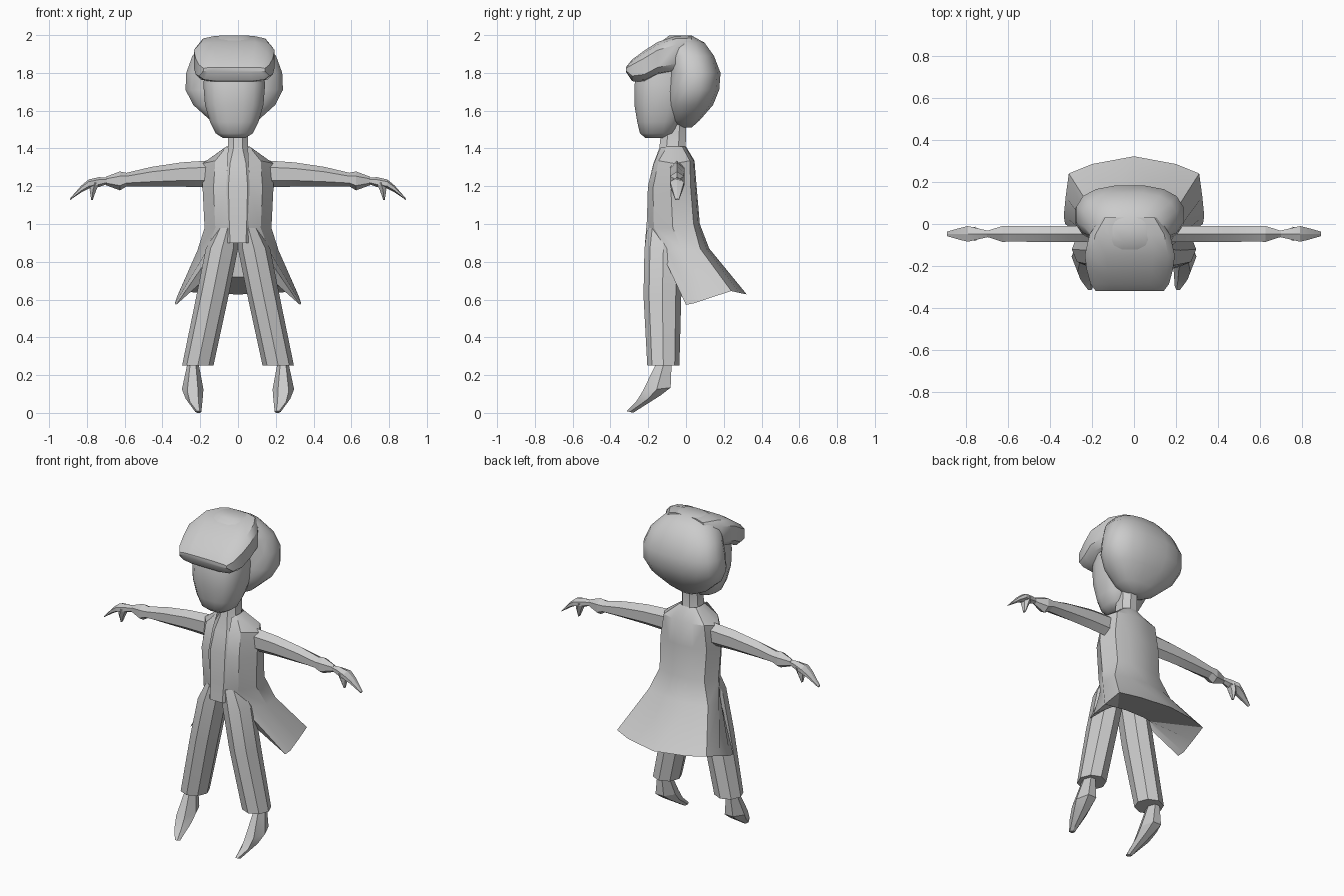
import bpy, bmesh, math
from mathutils import Vector


def ring(c, u, v, n=8, p=1.0, phase=0.5):
    """Superellipse of n points round c, spanned by u and v; smaller p is squarer."""
    c, u, v = Vector(c), Vector(u), Vector(v)
    pts = []
    for i in range(n):
        a = 2 * math.pi * (i + phase) / n
        co, si = math.cos(a), math.sin(a)
        pts.append(c + u * math.copysign(abs(co) ** p, co) + v * math.copysign(abs(si) ** p, si))
    return pts


def loft(name, rings, closed=True, mirror=False, angle=30, extra=()):
    """Skin a list of rings; extra holds faces given as (ring, index) pairs."""
    bm = bmesh.new()
    vs = [[bm.verts.new(p) for p in r] for r in rings]
    n = len(vs[0])
    for a, b in zip(vs, vs[1:]):
        for i in range(n if closed else n - 1):
            j = (i + 1) % n
            bm.faces.new((a[i], a[j], b[j], b[i]))
    if closed:
        bm.faces.new(vs[0])
        bm.faces.new(vs[-1])
    for f in extra:
        bm.faces.new([vs[r][i] for r, i in f])
    bmesh.ops.recalc_face_normals(bm, faces=bm.faces)
    mesh = bpy.data.meshes.new(name)
    bm.to_mesh(mesh)
    bm.free()
    ob = bpy.data.objects.new(name, mesh)
    bpy.context.collection.objects.link(ob)
    bpy.ops.object.select_all(action='DESELECT')
    ob.select_set(True)
    bpy.context.view_layer.objects.active = ob
    bpy.ops.object.shade_smooth_by_angle(angle=math.radians(angle))
    if mirror:
        m = ob.modifiers.new("mirror", 'MIRROR')
        m.use_clip = True
    return ob


def flat(x, y, z, hx, hy, **k):      # horizontal section
    return ring((x, y, z), (hx, 0, 0), (0, hy, 0), **k)


def across(x, y, z, hy, hz, **k):    # section across an arm
    return ring((x, y, z), (0, hy, 0), (0, 0, hz), **k)


HX = -0.02   # the head sits slightly off centre

# face: z, centre y, half width, half depth
loft("head", [flat(HX, y, z, w, d, n=16, p=0.75) for z, y, w, d in [
    (1.455, -0.16, 0.06, 0.055), (1.48, -0.15, 0.10, 0.095),
    (1.54, -0.145, 0.13, 0.115), (1.63, -0.13, 0.157, 0.145),
    (1.74, -0.12, 0.166, 0.155), (1.86, -0.11, 0.15, 0.13)]], angle=50)

# rounded back hair
loft("back_hair", [flat(HX, y, z, w, d, n=16, p=0.8) for z, y, w, d in [
    (1.51, -0.01, 0.05, 0.04), (1.55, -0.005, 0.13, 0.08),
    (1.63, 0.02, 0.22, 0.125), (1.71, 0.038, 0.262, 0.14),
    (1.80, 0.045, 0.258, 0.14), (1.89, 0.025, 0.225, 0.125),
    (1.96, -0.02, 0.16, 0.12), (1.998, -0.03, 0.08, 0.06)]], angle=40)

# swept fringe, lofted front to back: y, low z, high z, half width
loft("fringe", [ring((HX, y, (a + b) / 2), (w, 0, 0), (0, 0, (b - a) / 2), n=12, p=0.5)
                for y, a, b, w in [
    (-0.318, 1.805, 1.83, 0.165), (-0.285, 1.755, 1.872, 0.19),
    (-0.22, 1.75, 1.92, 0.208), (-0.15, 1.785, 1.965, 0.218),
    (-0.05, 1.80, 1.998, 0.195), (0.03, 1.82, 1.998, 0.14)]], angle=35)

# shirt and neck
loft("shirt_and_neck", [flat(0, y, z, w, d, n=8, p=0.9) for z, y, w, d in [
    (0.90, -0.11, 0.10, 0.115), (1.02, -0.10, 0.11, 0.115),
    (1.20, -0.09, 0.12, 0.12), (1.32, -0.075, 0.10, 0.105),
    (1.40, -0.072, 0.058, 0.075), (1.54, -0.062, 0.055, 0.068)]])

# open coat: right half from front edge to centre back, then hem and lining
coat = [
    [(.05, -.135, 1.405), (.06, -.10, 1.41), (.062, -.06, 1.41), (.055, -.02, 1.41), (.03, -.005, 1.41), (0, 0, 1.41)],
    [(.055, -.17, 1.32), (.12, -.145, 1.335), (.188, -.06, 1.32), (.14, .02, 1.335), (.07, .04, 1.335), (0, .045, 1.335)],
    [(.062, -.20, 1.19), (.13, -.175, 1.19), (.187, -.08, 1.18), (.16, .025, 1.19), (.08, .05, 1.19), (0, .057, 1.19)],
    [(.05, -.20, .98), (.12, -.17, .98), (.177, -.07, .98), (.155, .04, 1.0), (.08, .065, 1.0), (0, .073, 1.0)],
    [(.13, -.135, .86), (.165, -.10, .86), (.215, -.02, .86), (.205, .075, .87), (.12, .108, .87), (0, .123, .87)],
    [(.328, 0, .572), (.334, .04, .58), (.325, .13, .61), (.31, .24, .645), (.20, .285, .635), (0, .322, .627)],
    [(.16, -.06, .72), (.16, -.03, .72), (.15, -.01, .72), (.12, 0, .72), (.06, .01, .72), (0, .01, .72)],
    [(.04, -.15, .97), (.06, -.1, .97), (.06, -.05, .97), (.05, -.02, .97), (.03, 0, .97), (0, 0, .97)]]
loft("coat", coat, closed=False, mirror=True,
     extra=[[(3, 0), (4, 0), (6, 0), (7, 0)], [(4, 0), (5, 0), (6, 0)]])

# sleeves with flared cuffs: x, z, half depth, half height
AY = -0.047
loft("sleeve", [across(x, AY, z, d, h, n=6, phase=0.5) for x, z, d, h in [
    (0.14, 1.265, 0.044, 0.072), (0.30, 1.262, 0.044, 0.064),
    (0.46, 1.25, 0.044, 0.052), (0.59, 1.235, 0.042, 0.036),
    (0.625, 1.228, 0.044, 0.05), (0.70, 1.228, 0.016, 0.022)]], mirror=True, angle=20)

# hand blade and the finger that drops from it
loft("hand", [across(x, AY, z, d, h, n=6) for x, z, d, h in [
    (0.68, 1.23, 0.014, 0.014), (0.735, 1.222, 0.028, 0.026),
    (0.79, 1.212, 0.043, 0.024), (0.83, 1.185, 0.032, 0.018),
    (0.89, 1.13, 0.012, 0.004)]], mirror=True, angle=20)
loft("finger", [flat(x, AY, z, w, d, n=6) for x, z, w, d in [
    (0.755, 1.22, 0.028, 0.034), (0.768, 1.18, 0.02, 0.03),
    (0.773, 1.128, 0.005, 0.01)]], mirror=True, angle=20)

# trouser legs
loft("trouser_leg", [flat(x, y, z, w, d, n=8, phase=0) for x, y, z, w, d in [
    (0.055, -0.115, 0.98, 0.055, 0.09), (0.085, -0.12, 0.87, 0.085, 0.10),
    (0.135, -0.125, 0.62, 0.085, 0.10), (0.213, -0.12, 0.25, 0.083, 0.085)]],
    mirror=True, angle=25)

# pointed feet
loft("foot", [ring(c, (w, 0, 0), v, n=6, phase=0) for c, w, v in [
    ((0.238, -0.115, 0.27), 0.028, (0, 0.045, 0)),
    ((0.24, -0.155, 0.125), 0.057, (0, 0.085, 0.01)),
    ((0.232, -0.20, 0.075), 0.045, (0, 0.075, 0.02)),
    ((0.21, -0.297, 0.005), 0.016, (0, 0.02, -0.005))]], mirror=True, angle=20)
